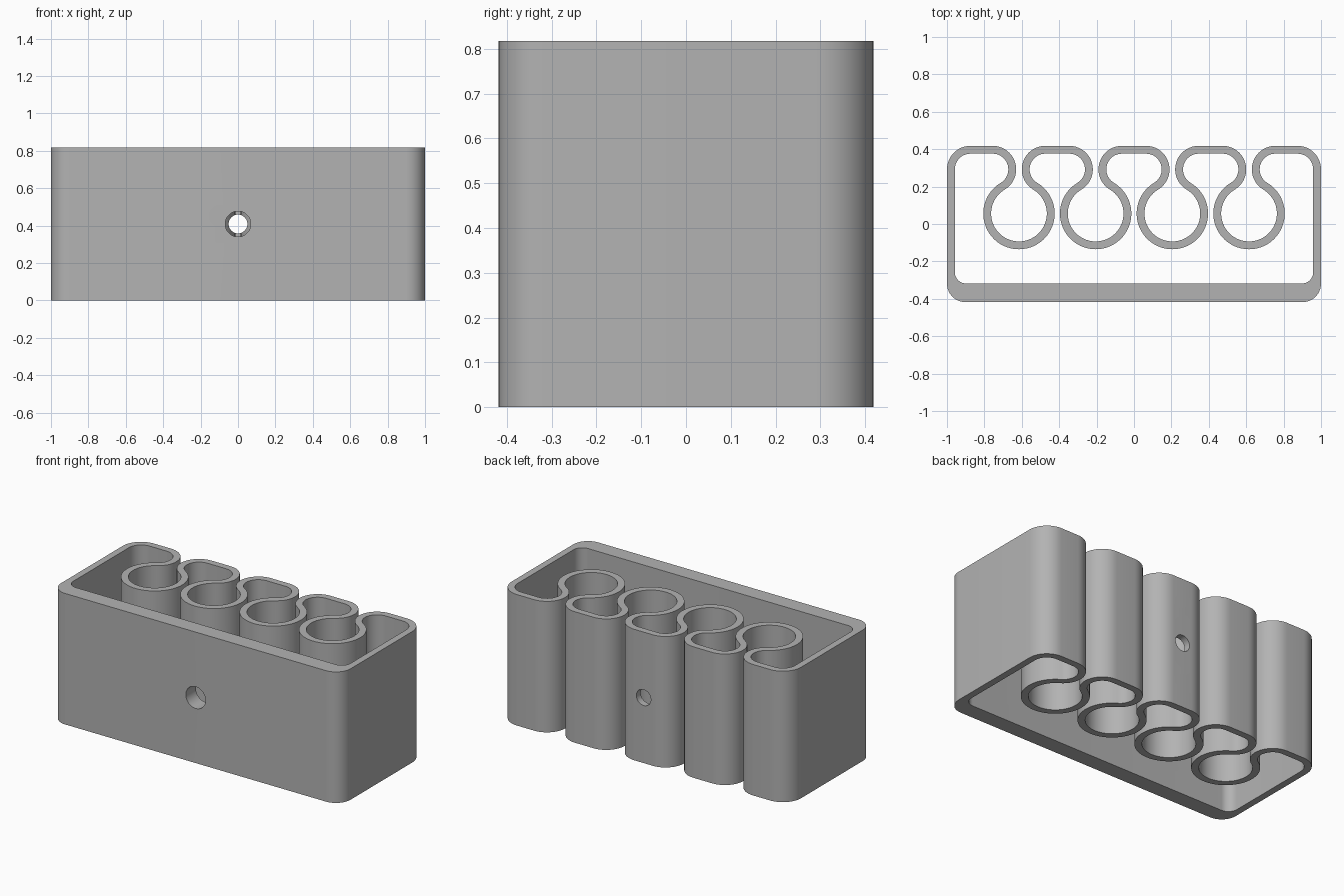
import bpy, bmesh, math

if "Cube" in bpy.data.objects:
    bpy.data.objects.remove(bpy.data.objects["Cube"], do_unlink=True)

HEIGHT = 0.818
HALF_WALL = 0.021
BACK = 0.418            # back edge of the body
LOBE_R, RING_R = 0.105, 0.17   # wall centreline radii
LOBE_DX = 0.141         # sideways step from ring centre to lobe centre
LOBE_Y = BACK - LOBE_R - HALF_WALL
LEAN = math.acos(LOBE_DX / (LOBE_R + RING_R))
RING_Y = LOBE_Y - (LOBE_R + RING_R) * math.sin(LEAN)
PITCH = 0.41

grey = bpy.data.materials.new("grey_plastic")
grey.use_nodes = True
colour = (0.45, 0.45, 0.45, 1)
grey.diffuse_color = colour
grey.node_tree.nodes["Principled BSDF"].inputs["Base Color"].default_value = colour


def arc(cx, cy, r, start, end, steps):
    angles = [start + (end - start) * i / steps for i in range(steps + 1)]
    return [(cx + r * math.cos(a), cy + r * math.sin(a)) for a in angles]


def outline(side):
    """One edge of the winding wall: side 1 is outside, -1 is inside."""
    d = side * HALF_WALL
    lobe, ring = LOBE_R + d, RING_R - d
    quarter = math.pi / 2
    corner_x = 1 - LOBE_R - HALF_WALL
    pts = arc(-corner_x, LOBE_Y, lobe, math.pi, quarter, 12)
    for i in range(4):
        cx = (i - 1.5) * PITCH
        pts += arc(cx - LOBE_DX, LOBE_Y, lobe, quarter, -LEAN, 20)
        pts += arc(cx, RING_Y, ring, math.pi - LEAN, 2 * math.pi + LEAN, 48)[1:-1]
        pts += arc(cx + LOBE_DX, LOBE_Y, lobe, math.pi + LEAN, quarter, 20)
    pts += arc(corner_x, LOBE_Y, lobe, quarter, 0, 12)
    # thicker front wall
    fx, fy, fr = (0.9, -0.318, 0.1) if side > 0 else (0.898, -0.258, 0.06)
    pts += arc(fx, fy, fr, 0, -quarter, 12)
    pts += arc(-fx, fy, fr, -quarter, -math.pi, 12)
    return pts


# Winding wall, extruded through the full height
bm = bmesh.new()
loops = []
for side, z in ((1, 0), (1, HEIGHT), (-1, HEIGHT), (-1, 0)):
    loops.append([bm.verts.new((x, y, z)) for x, y in outline(side)])
count = len(loops[0])
for i in range(count):
    j = (i + 1) % count
    for k in range(4):
        a, b = loops[k], loops[(k + 1) % 4]
        bm.faces.new((a[i], a[j], b[j], b[i]))
bmesh.ops.recalc_face_normals(bm, faces=bm.faces)
mesh = bpy.data.meshes.new("holder_body")
bm.to_mesh(mesh)
bm.free()
body = bpy.data.objects.new("holder_body", mesh)
bpy.context.collection.objects.link(body)
mesh.materials.append(grey)


def drill(name, radius, y0, y1):
    bpy.ops.mesh.primitive_cylinder_add(
        vertices=48, radius=radius, depth=y1 - y0,
        location=(0, (y0 + y1) / 2, HEIGHT / 2), rotation=(math.pi / 2, 0, 0))
    cutter = bpy.context.object
    cutter.name = name
    cutter.hide_render = True
    cutter.data.materials.append(grey)
    cut = body.modifiers.new(name, "BOOLEAN")
    cut.operation = "DIFFERENCE"
    cut.solver = "EXACT"
    cut.object = cutter
    bpy.context.view_layer.objects.active = body
    bpy.ops.object.modifier_apply(modifier=name)
    bpy.data.objects.remove(cutter, do_unlink=True)


# Wide screw hole in the front wall, narrower one through rings and back
drill("front_hole", 0.068, -0.5, -0.25)
drill("back_hole", 0.05, -0.25, 0.5)

bpy.ops.object.select_all(action="DESELECT")
body.select_set(True)
bpy.context.view_layer.objects.active = body
bpy.ops.object.shade_smooth_by_angle(angle=math.radians(30))
